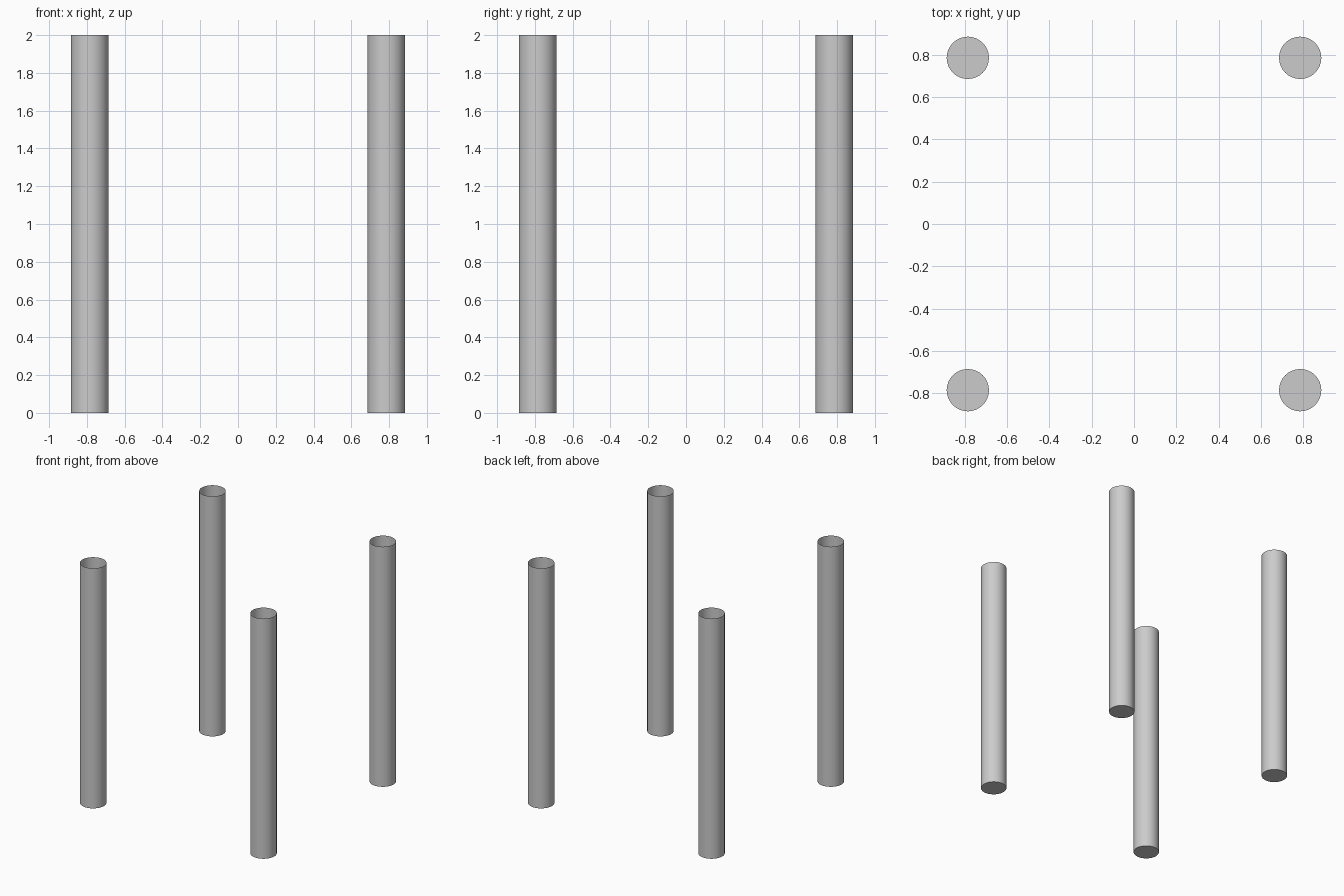
import bpy, bmesh
from math import radians

if "Cube" in bpy.data.objects:
    bpy.data.objects.remove(bpy.data.objects["Cube"])

RADIUS, HEIGHT, OFFSET, SIDES = 0.1, 2.0, 0.785, 32


def open_tube(name, x, y):
    """Thin round post: closed at the bottom, open at the top."""
    bm = bmesh.new()
    bmesh.ops.create_cone(bm, cap_ends=True, segments=SIDES,
                          radius1=RADIUS, radius2=RADIUS, depth=HEIGHT)
    # remove the top cap
    top = [f for f in bm.faces if f.normal.z > 0.9]
    bmesh.ops.delete(bm, geom=top, context='FACES_ONLY')
    mesh = bpy.data.meshes.new(name)
    bm.to_mesh(mesh)
    bm.free()
    obj = bpy.data.objects.new(name, mesh)
    obj.location = (x, y, HEIGHT / 2)
    bpy.context.collection.objects.link(obj)
    bpy.ops.object.select_all(action='DESELECT')
    obj.select_set(True)
    bpy.context.view_layer.objects.active = obj
    bpy.ops.object.shade_smooth_by_angle(angle=radians(30))


# one post at each corner of a square
for depth_name, sy in (("front", -1), ("back", 1)):
    for side_name, sx in (("left", -1), ("right", 1)):
        open_tube(f"{depth_name}_{side_name}_post", sx * OFFSET, sy * OFFSET)
